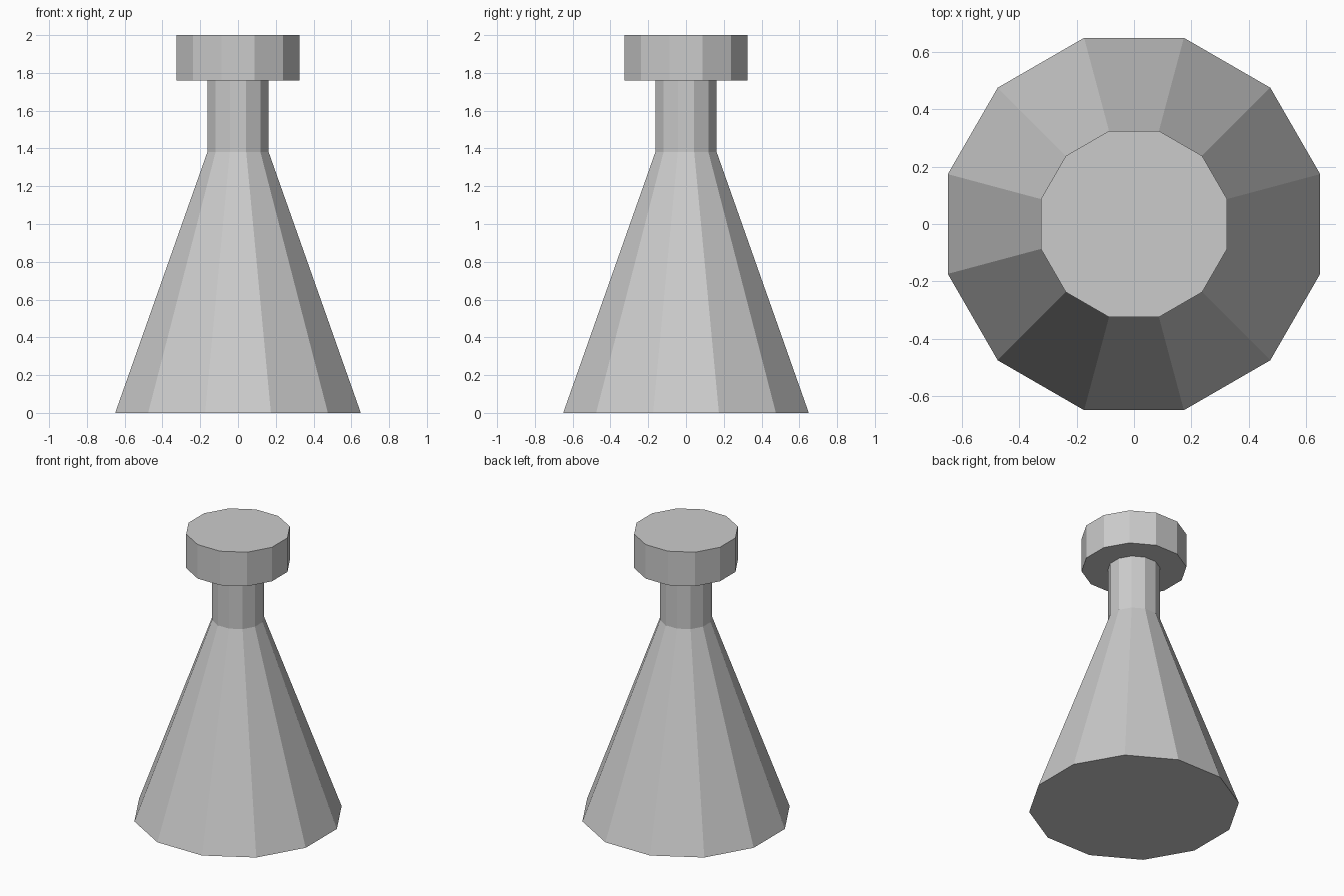
import bpy, bmesh, math

cube = bpy.data.objects.get("Cube")
if cube:
    bpy.data.objects.remove(cube, do_unlink=True)

SIDES = 12

grey = bpy.data.materials.new("plain_grey")
grey.use_nodes = True
colour = (0.6, 0.6, 0.6, 1)
grey.diffuse_color = colour
grey.node_tree.nodes["Principled BSDF"].inputs["Base Color"].default_value = colour


def flask(name, profile):
    """Stack twelve-sided rings from (flat-side distance, height) pairs."""
    bm = bmesh.new()
    rings = []
    for apothem, z in profile:
        radius = apothem / math.cos(math.pi / SIDES)
        angles = [math.tau * (i + 0.5) / SIDES for i in range(SIDES)]
        rings.append([bm.verts.new((radius * math.cos(a), radius * math.sin(a), z)) for a in angles])
    # Side walls and the underside of the stopper
    for low, high in zip(rings, rings[1:]):
        for i in range(SIDES):
            j = (i + 1) % SIDES
            bm.faces.new((low[i], low[j], high[j], high[i]))
    # Flat base and top
    bm.faces.new(rings[0][::-1])
    bm.faces.new(rings[-1])
    mesh = bpy.data.meshes.new(name)
    bm.to_mesh(mesh)
    bm.free()
    mesh.materials.append(grey)
    obj = bpy.data.objects.new(name, mesh)
    bpy.context.collection.objects.link(obj)
    return obj


# Conical body, straight neck, wide stopper
flask("conical_flask", [(0.65, 0), (0.1625, 1.38), (0.1625, 1.76), (0.325, 1.76), (0.325, 2)])
